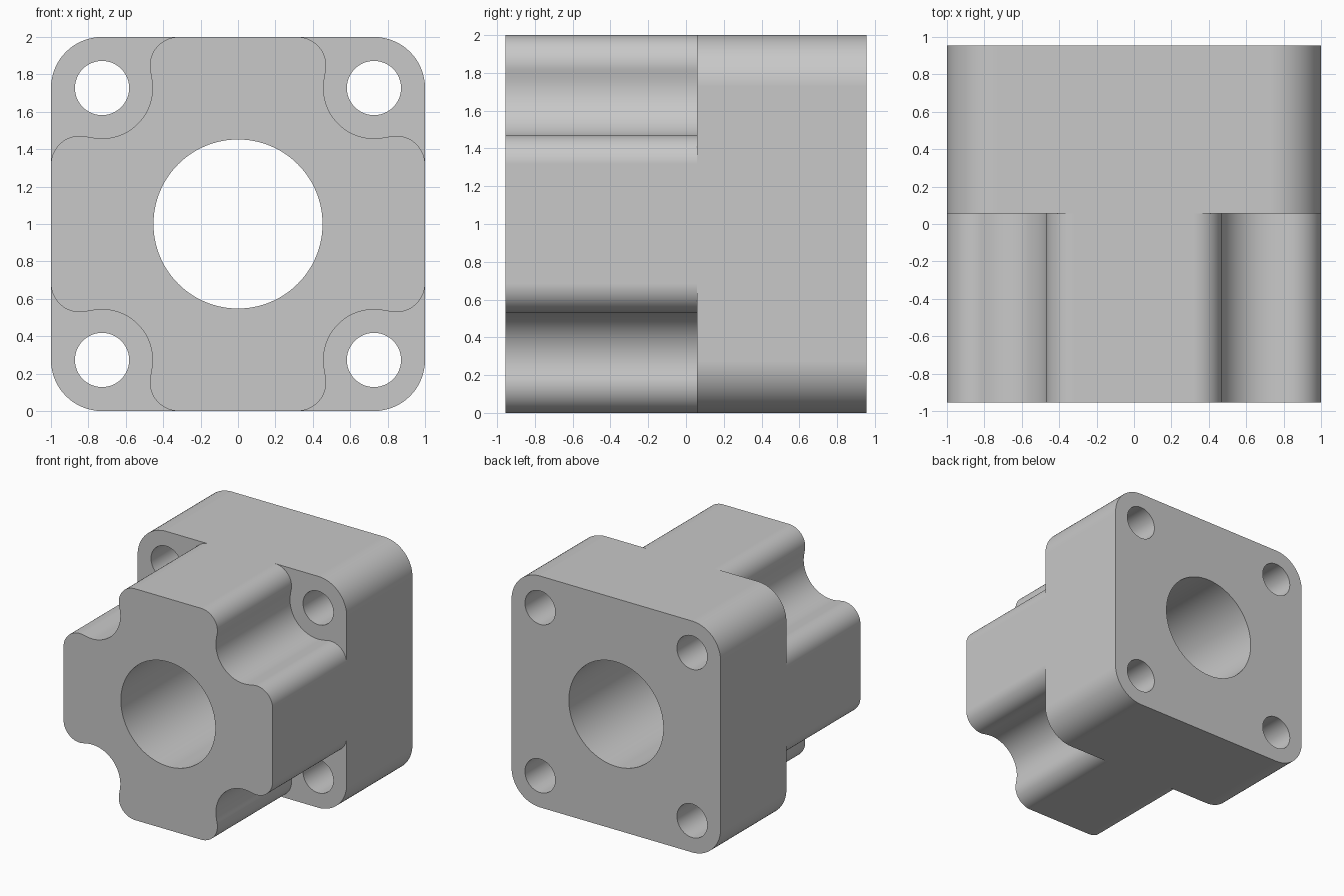
import bpy
import bmesh
from math import atan2, cos, hypot, pi, radians, sin
from mathutils import Vector

if "Cube" in bpy.data.objects:
    bpy.data.objects.remove(bpy.data.objects["Cube"])

# Main dimensions, measured from the bore axis
HALF = 1.0
DEPTH = 0.955
STEP_Y = 0.057
BOLT = 0.727
BOLT_R = 0.145
BORE_R = 0.452
CORNER_R = HALF - BOLT
FILLET_R = 0.155
SCOOP_R = 0.27

metal = bpy.data.materials.new("plain grey")
metal.use_nodes = True
GREY = (0.58, 0.58, 0.58, 1)
metal.diffuse_color = GREY
metal.node_tree.nodes["Principled BSDF"].inputs["Base Color"].default_value = GREY


def arc(cx, cz, r, start, end, steps):
    """Points along an arc in the xz plane."""
    angles = [start + (end - start) * i / steps for i in range(steps + 1)]
    return [(cx + r * cos(a), cz + r * sin(a)) for a in angles]


def prism(name, outline, y0, y1):
    """Extrude a closed xz outline from y0 to y1."""
    bm = bmesh.new()
    face = bm.faces.new([bm.verts.new((x, y0, z + HALF)) for x, z in outline])
    result = bmesh.ops.extrude_face_region(bm, geom=[face])
    moved = [v for v in result["geom"] if isinstance(v, bmesh.types.BMVert)]
    bmesh.ops.translate(bm, verts=moved, vec=Vector((0, y1 - y0, 0)))
    bmesh.ops.recalc_face_normals(bm, faces=bm.faces)
    mesh = bpy.data.meshes.new(name)
    bm.to_mesh(mesh)
    bm.free()
    obj = bpy.data.objects.new(name, mesh)
    bpy.context.collection.objects.link(obj)
    return obj


def cut(target, outline, y0, y1):
    """Subtract a prism from the target, then discard the cutter."""
    cutter = prism("cutter", outline, y0, y1)
    cutter.hide_render = True
    mod = target.modifiers.new("cut", "BOOLEAN")
    mod.operation = "DIFFERENCE"
    mod.solver = "EXACT"
    mod.object = cutter
    bpy.context.view_layer.objects.active = target
    bpy.ops.object.modifier_apply(modifier=mod.name)
    bpy.data.objects.remove(cutter)


def circle(cx, cz, r, steps):
    return arc(cx, cz, r, 0, 2 * pi, steps)[:-1]


# Full-length block with rounded corners
outline = []
for i, (sx, sz) in enumerate([(1, 1), (-1, 1), (-1, -1), (1, -1)]):
    outline += arc(sx * BOLT, sz * BOLT, CORNER_R, i * pi / 2, (i + 1) * pi / 2, 16)
housing = prism("flanged_housing", outline, -DEPTH, DEPTH)
housing.data.materials.append(metal)

# Scooped corner relief: fillet, concave arc round the bolt, fillet
far, near = HALF - FILLET_R, 0.317
meet = atan2(BOLT - near, BOLT - far)
scoop = arc(far, near, FILLET_R, 0, meet, 16)
scoop += arc(BOLT, BOLT, SCOOP_R, meet + pi, pi / 2 - meet + pi, 24)[1:-1]
scoop += arc(near, far, FILLET_R, pi / 2 - meet, pi / 2, 16)
OUT = HALF + 0.2
relief = [(OUT, near)] + scoop + [(near, OUT), (OUT, OUT)]

for sx in (-1, 1):
    for sz in (-1, 1):
        cut(housing, [(sx * x, sz * z) for x, z in relief], -DEPTH - 0.2, STEP_Y)
        # Bolt hole through the flange
        cut(housing, circle(sx * BOLT, sz * BOLT, BOLT_R, 48), -DEPTH - 0.1, DEPTH + 0.1)

# Central bore
cut(housing, circle(0, 0, BORE_R, 96), -DEPTH - 0.1, DEPTH + 0.1)

# Smooth curved walls with crisp rims
bpy.ops.object.select_all(action="DESELECT")
housing.select_set(True)
bpy.context.view_layer.objects.active = housing
bpy.ops.object.shade_smooth_by_angle(angle=radians(30))
weighted = housing.modifiers.new("even shading", "WEIGHTED_NORMAL")
weighted.keep_sharp = True
